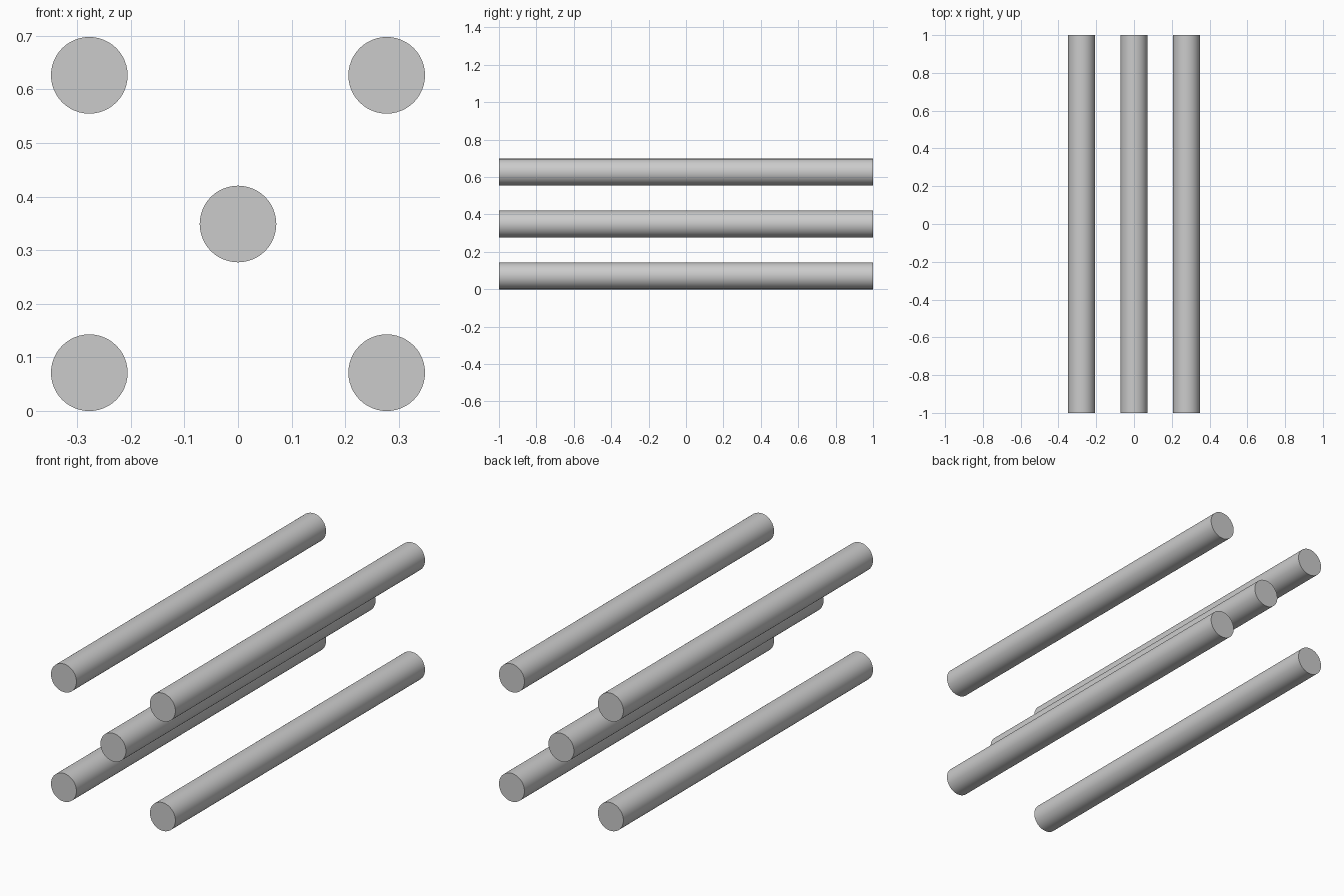
import bpy
import math

if "Cube" in bpy.data.objects:
    bpy.data.objects.remove(bpy.data.objects["Cube"])

RADIUS = 0.0715
LENGTH = 2.0
OFFSET = 0.2775              # corner rod distance from the central axis
MID_Z = OFFSET + RADIUS      # the lower rods rest on the ground


def rod(name, x, z):
    """Straight round bar running front to back."""
    bpy.ops.mesh.primitive_cylinder_add(
        vertices=48, radius=RADIUS, depth=LENGTH,
        location=(x, 0, z), rotation=(math.pi / 2, 0, 0))
    obj = bpy.context.object
    obj.name = name
    bpy.ops.object.shade_smooth_by_angle(angle=math.radians(30))
    return obj


# Central rod
rod("center_rod", 0, MID_Z)

# Four corner rods
for side, sx in (("left", -1), ("right", 1)):
    for level, sz in (("lower", -1), ("upper", 1)):
        rod(f"{level}_{side}_rod", sx * OFFSET, MID_Z + sz * OFFSET)
